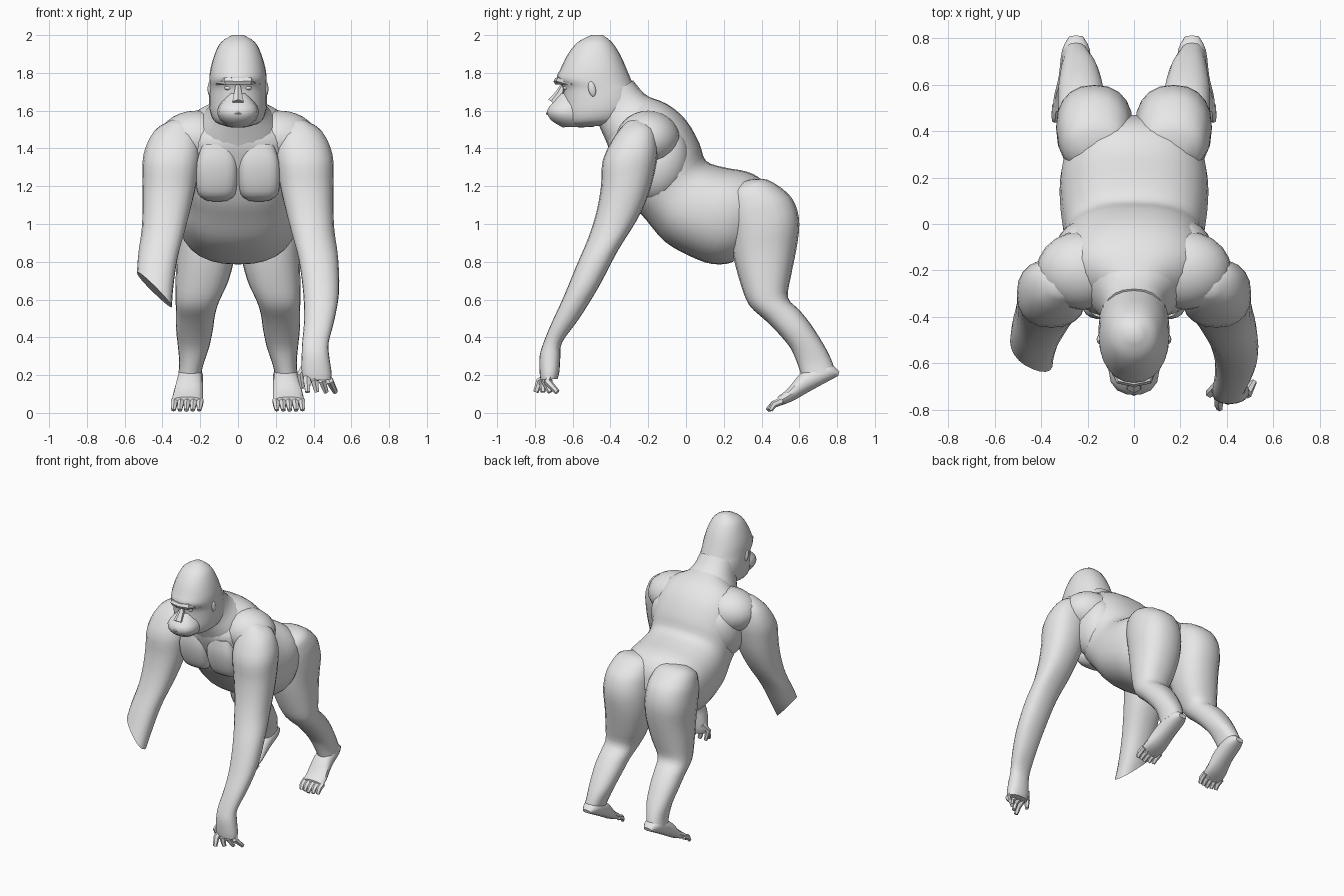
import bpy, bmesh, math
from mathutils import Vector, Matrix

fur = bpy.data.materials.new("grey_fur")
fur.diffuse_color = (0.8, 0.8, 0.8, 1)


def finish(name, bm, angle=40):
    bmesh.ops.recalc_face_normals(bm, faces=bm.faces)
    me = bpy.data.meshes.new(name)
    bm.to_mesh(me)
    bm.free()
    me.materials.append(fur)
    ob = bpy.data.objects.new(name, me)
    bpy.context.collection.objects.link(ob)
    bpy.ops.object.select_all(action='DESELECT')
    ob.select_set(True)
    bpy.context.view_layer.objects.active = ob
    bpy.ops.object.shade_smooth_by_angle(angle=math.radians(angle))
    return ob


def skin(bm, rings):
    rows = [[bm.verts.new(p) for p in r] for r in rings]
    n = len(rows[0])
    for a, b in zip(rows, rows[1:]):
        for i in range(n):
            j = (i + 1) % n
            bm.faces.new((a[i], a[j], b[j], b[i]))
    bm.faces.new(rows[0])
    bm.faces.new(rows[-1])


def spline(rows, steps):
    """Catmull-Rom interpolation of ring parameters."""
    out = []
    for i in range(len(rows) - 1):
        p0, p1, p2, p3 = (rows[max(i - 1, 0)], rows[i], rows[i + 1],
                          rows[min(i + 2, len(rows) - 1)])
        for s in range(steps):
            t = s / steps
            out.append([0.5 * (2 * b + (c - a) * t + (2 * a - 5 * b + 4 * c - d) * t * t
                               + (3 * b - a - 3 * c + d) * t ** 3)
                        for a, b, c, d in zip(p0, p1, p2, p3)])
    return out + [list(rows[-1])]


def loft(name, rows, side=1, sides=20, steps=3, power=2.3, cut=None):
    """Rings: centre x, half width, back point (y, z), front point (y, z)."""
    bm = bmesh.new()
    rings = []
    for x, hw, yb, zb, yf, zf in spline(rows, steps):
        c = Vector((x * side, (yb + yf) / 2, (zb + zf) / 2))
        v = Vector((0, (yb - yf) / 2, (zb - zf) / 2))
        ring = []
        for k in range(sides):
            a = math.tau * k / sides
            co, si = math.cos(a), math.sin(a)
            cx = math.copysign(abs(co) ** (2 / power), co)
            cy = math.copysign(abs(si) ** (2 / power), si)
            ring.append(c + Vector((hw * cx, 0, 0)) + v * cy)
        rings.append(ring)
    skin(bm, rings)
    if cut:
        bmesh.ops.bisect_plane(bm, geom=bm.verts[:] + bm.edges[:] + bm.faces[:],
                               plane_co=cut[0], plane_no=cut[1], clear_outer=True)
        bmesh.ops.holes_fill(bm, edges=[e for e in bm.edges if e.is_boundary])
    return finish(name, bm)


def tube(name, pts, radii, side=1, sides=6):
    pts = [Vector((x * side, y, z)) for x, y, z in pts]
    bm = bmesh.new()
    rings = []
    for i, p in enumerate(pts):
        t = (pts[min(i + 1, len(pts) - 1)] - pts[max(i - 1, 0)]).normalized()
        ref = Vector((1, 0, 0)) if abs(t.x) < 0.7 else Vector((0, 0, 1))
        u = t.cross(ref).normalized()
        w = t.cross(u)
        rings.append([p + radii[i] * (u * math.cos(math.tau * k / sides)
                                      + w * math.sin(math.tau * k / sides))
                      for k in range(sides)])
    skin(bm, rings)
    return finish(name, bm)


def blob(name, loc, scale, tilt=0):
    bm = bmesh.new()
    m = (Matrix.Translation(loc) @ Matrix.Rotation(tilt, 4, 'X')
         @ Matrix.Diagonal((*scale, 1)))
    bmesh.ops.create_uvsphere(bm, u_segments=20, v_segments=14, radius=1, matrix=m)
    return finish(name, bm)


# Trunk and neck
loft("torso", [
    (0, .14, -.22, 1.68, -.42, 1.46), (0, .27, -.10, 1.635, -.41, 1.40),
    (0, .31, 0, 1.55, -.36, 1.27), (0, .31, .07, 1.43, -.29, 1.12),
    (0, .30, .105, 1.335, -.21, 1.02), (0, .315, .20, 1.30, -.11, .905),
    (0, .32, .32, 1.278, .02, .83), (0, .30, .40, 1.235, .14, .788),
    (0, .24, .45, 1.16, .25, .80), (0, .13, .47, 1.05, .29, .87)], sides=28, power=2.4)
loft("neck", [
    (0, .13, -.28, 1.76, -.50, 1.62), (0, .15, -.22, 1.69, -.46, 1.52),
    (0, .21, -.13, 1.63, -.42, 1.43), (0, .24, -.08, 1.55, -.37, 1.30)])

# Head and face
loft("head", [
    (0, .03, -.44, 2.0, -.50, 2.0), (0, .09, -.39, 1.96, -.57, 1.965),
    (0, .125, -.345, 1.89, -.625, 1.90), (0, .147, -.31, 1.81, -.665, 1.82),
    (0, .152, -.28, 1.74, -.685, 1.77), (0, .152, -.26, 1.70, -.655, 1.725),
    (0, .153, -.25, 1.65, -.65, 1.66), (0, .147, -.26, 1.60, -.65, 1.58),
    (0, .12, -.30, 1.55, -.63, 1.53), (0, .06, -.36, 1.53, -.56, 1.51)],
     sides=24, power=2.15)
loft("muzzle", [
    (0, .04, -.58, 1.70, -.665, 1.69), (0, .085, -.53, 1.65, -.705, 1.645),
    (0, .11, -.52, 1.60, -.738, 1.60), (0, .095, -.50, 1.55, -.718, 1.55),
    (0, .05, -.48, 1.515, -.655, 1.512)], sides=14, steps=2)
tube("brow", [(-.11, -.60, 1.742), (-.06, -.67, 1.757), (0, -.682, 1.755),
              (.06, -.67, 1.757), (.11, -.60, 1.742)], [.01, .022, .02, .022, .01])
tube("nose", [(0, -.65, 1.735), (0, -.668, 1.69), (0, -.70, 1.64)], [.014, .024, .034])
tube("lips", [(-.07, -.70, 1.578), (0, -.732, 1.585), (.07, -.70, 1.578)], [.006, .01, .006])

arm = [(.31, .04, -.25, 1.555, -.31, 1.545), (.33, .115, -.17, 1.51, -.375, 1.47),
       (.35, .15, -.15, 1.40, -.44, 1.34), (.36, .145, -.165, 1.28, -.45, 1.20),
       (.375, .13, -.20, 1.15, -.475, 1.06), (.395, .115, -.26, 1.02, -.52, .92),
       (.425, .105, -.36, .86, -.58, .78), (.44, .095, -.46, .67, -.65, .61),
       (.43, .08, -.565, .50, -.71, .48), (.41, .07, -.655, .375, -.755, .37),
       (.41, .073, -.665, .30, -.775, .30), (.415, .08, -.67, .22, -.775, .215),
       (.42, .075, -.68, .18, -.77, .175)]
leg = [(.16, .06, .34, 1.235, .28, 1.215), (.165, .13, .43, 1.235, .23, 1.16),
       (.168, .156, .53, 1.17, .22, 1.09),
       (.17, .163, .58, 1.10, .22, 1.03), (.17, .166, .60, 1.0, .235, .95),
       (.17, .158, .585, .87, .25, .83), (.19, .14, .555, .72, .29, .68),
       (.215, .115, .54, .61, .335, .57), (.225, .103, .60, .545, .42, .49),
       (.23, .098, .66, .47, .49, .42), (.235, .083, .73, .36, .555, .34),
       (.245, .066, .77, .28, .59, .26), (.255, .06, .79, .22, .61, .20)]
foot = [(.25, .03, .812, .22, .805, .195), (.25, .06, .75, .26, .75, .165),
        (.255, .07, .62, .22, .65, .11), (.265, .08, .54, .13, .56, .06),
        (.27, .08, .485, .085, .49, .035)]
pectoral = [(.11, .08, -.28, 1.43, -.405, 1.42), (.112, .107, -.27, 1.33, -.412, 1.33),
            (.113, .111, -.24, 1.24, -.395, 1.23), (.113, .10, -.20, 1.17, -.36, 1.15),
            (.11, .06, -.20, 1.14, -.30, 1.12)]

for s, tag in ((1, "left"), (-1, "right")):
    # Chest, shoulder girdle, eyes and ears
    loft(f"{tag}_pectoral", pectoral, s, power=3)
    blob(f"{tag}_shoulder_girdle", (.22 * s, -.20, 1.45), (.20, .17, .15))
    blob(f"{tag}_back_muscle", (.22 * s, -.14, 1.32), (.125, .15, .20), -.3)
    blob(f"{tag}_eye", (.052 * s, -.635, 1.72), (.02, .016, .011))
    blob(f"{tag}_ear", (.146 * s, -.497, 1.715), (.015, .02, .042), .2)
    # Legs, feet and toes
    loft(f"{tag}_leg", leg, s)
    loft(f"{tag}_foot", foot, s, sides=14)
    for i in range(5):
        x = .20 + .034 * i
        y = .43 + .008 * abs(i - 2)
        tube(f"{tag}_toe_{i + 1}",
             [(x, .51, .065), (x + .003, .465, .045), (x + .006, y, .014)],
             [.02, .019, .012], s)

# Whole left arm, right arm ending at a slanted cut on the forearm
loft("left_arm", arm, 1)
loft("right_arm", arm[:10], -1, cut=((-.445, -.57, .66), (-.47, -.12, -.42)))

# Hand digits
for i in range(4):
    x = .365 + .035 * i
    tube(f"finger_{i + 1}", [(x, -.72, .20), (x + .006 * i, -.775 + .014 * i, .165),
                             (x + .004 + .014 * i, -.795 + .038 * i, .11)],
         [.023, .021, .014])
tube("thumb", [(.36, -.70, .25), (.328, -.73, .20), (.34, -.715, .13)], [.024, .02, .012])
